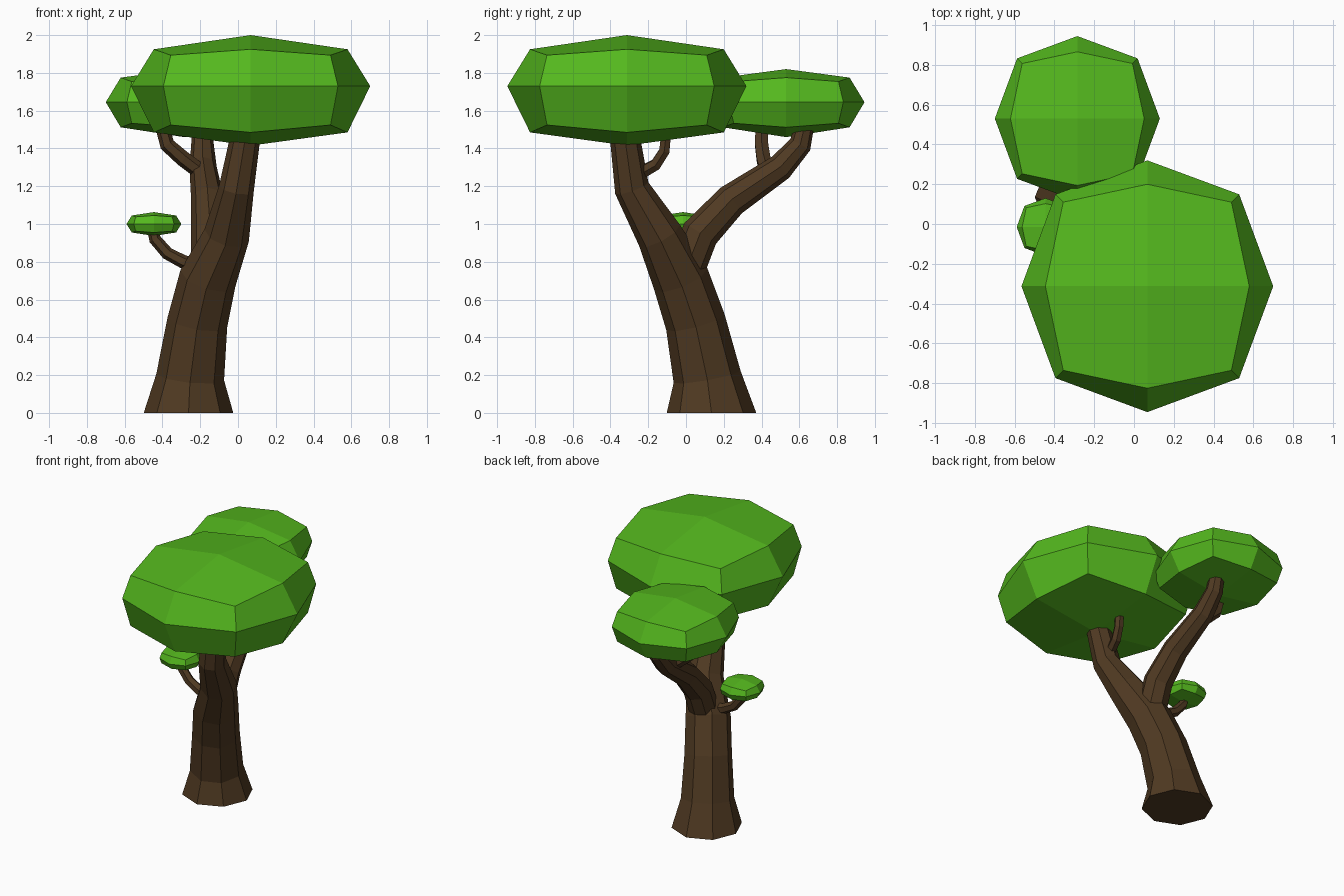
import bpy, bmesh, math
from mathutils import Vector

if "Cube" in bpy.data.objects:
    bpy.data.objects.remove(bpy.data.objects["Cube"])


def material(name, color):
    m = bpy.data.materials.new(name)
    m.diffuse_color = color
    m.use_nodes = True
    m.node_tree.nodes["Principled BSDF"].inputs["Base Color"].default_value = m.diffuse_color
    return m


bark = material("bark", (0.08, 0.042, 0.016, 1))
leaf = material("leaf", (0.09, 0.48, 0.013, 1))


def finish(name, bm, mat):
    bmesh.ops.recalc_face_normals(bm, faces=bm.faces)
    me = bpy.data.meshes.new(name)
    bm.to_mesh(me)
    bm.free()
    me.materials.append(mat)
    ob = bpy.data.objects.new(name, me)
    bpy.context.collection.objects.link(ob)
    return ob


def tube(name, path, sides=8, flat_base=False):
    """Faceted limb through (x, y, z, radius) points."""
    bm = bmesh.new()
    pts = [Vector(p[:3]) for p in path]
    rings = []
    for i, p in enumerate(pts):
        tangent = pts[min(i + 1, len(pts) - 1)] - pts[max(i - 1, 0)]
        if flat_base and i == 0:
            tangent = Vector((0, 0, 1))
        q = Vector((0, 0, 1)).rotation_difference(tangent)
        r = path[i][3]
        ring = []
        for k in range(sides):
            a = 2 * math.pi * k / sides
            ring.append(bm.verts.new(p + q @ Vector((r * math.cos(a), r * math.sin(a), 0))))
        rings.append(ring)
    for a, b in zip(rings, rings[1:]):
        for k in range(sides):
            n = (k + 1) % sides
            bm.faces.new((a[k], a[n], b[n], b[k]))
    bm.faces.new(rings[0][::-1])
    bm.faces.new(rings[-1])
    return finish(name, bm, bark)


def canopy(name, x, y, r, levels):
    """Rounded cube, two quads per edge; levels = bottom, low rim, belt, high rim, top."""
    bm = bmesh.new()
    bottom, low, belt, high, top = levels
    rim_z = {-1: low, 0: belt, 1: high}
    grid = {}
    for i in (-1, 0, 1):
        for j in (-1, 0, 1):
            for k in (-1, 0, 1):
                n = abs(i) + abs(j) + abs(k)
                if n == 0:
                    continue
                s = {1: 1.0, 2: 0.81 if k else 0.73, 3: 0.668}[n]
                z = rim_z[k]
                if n == 3:
                    z = belt + (z - belt) * 0.84
                if n == 1 and k:
                    z = top if k > 0 else bottom
                grid[i, j, k] = bm.verts.new((x + i * s * r, y + j * s * r, z))
    for axis in range(3):
        for side in (-1, 1):
            for a in (-1, 0):
                for b in (-1, 0):
                    quad = []
                    for da, db in ((0, 0), (1, 0), (1, 1), (0, 1)):
                        c = [a + da, b + db]
                        c.insert(axis, side)
                        quad.append(grid[tuple(c)])
                    bm.faces.new(quad)
    return finish(name, bm, leaf)


# Trunk and main limbs
tube("trunk", [(-.262, .135, 0, .237), (-.253, .112, .19, .18), (-.215, .05, .48, .16),
               (-.16, -.028, .71, .152), (-.06, -.14, .94, .122), (-.008, -.287, 1.19, .093),
               (.037, -.322, 1.45, .08)], flat_base=True)
tube("rear_limb", [(-.15, .0, .76, .10), (-.148, .075, .95, .10), (-.16, .24, 1.125, .088),
                   (-.185, .50, 1.30, .072), (-.188, .605, 1.42, .06), (-.19, .63, 1.53, .05)])

# Twigs
tube("rear_twig", [(-.19, .43, 1.27, .042), (-.29, .41, 1.345, .042),
                   (-.375, .40, 1.42, .04), (-.405, .40, 1.53, .036)], 6)
tube("front_twig", [(.0, -.24, 1.27, .036), (.02, -.16, 1.315, .034),
                    (.035, -.115, 1.385, .032), (.04, -.105, 1.48, .03)], 6)
tube("left_twig", [(-.18, -.03, .77, .04), (-.29, -.03, .80, .036), (-.375, -.025, .845, .034),
                   (-.44, -.02, .92, .032), (-.455, -.02, .98, .028)], 6)

# Leaf canopies
canopy("large_canopy", .067, -.313, .633, (1.415, 1.485, 1.73, 1.925, 2.0))
canopy("rear_canopy", -.285, .53, .415, (1.46, 1.512, 1.645, 1.775, 1.82))
canopy("small_canopy", -.445, -.015, .145, (.937, .955, 1.0, 1.045, 1.063))
